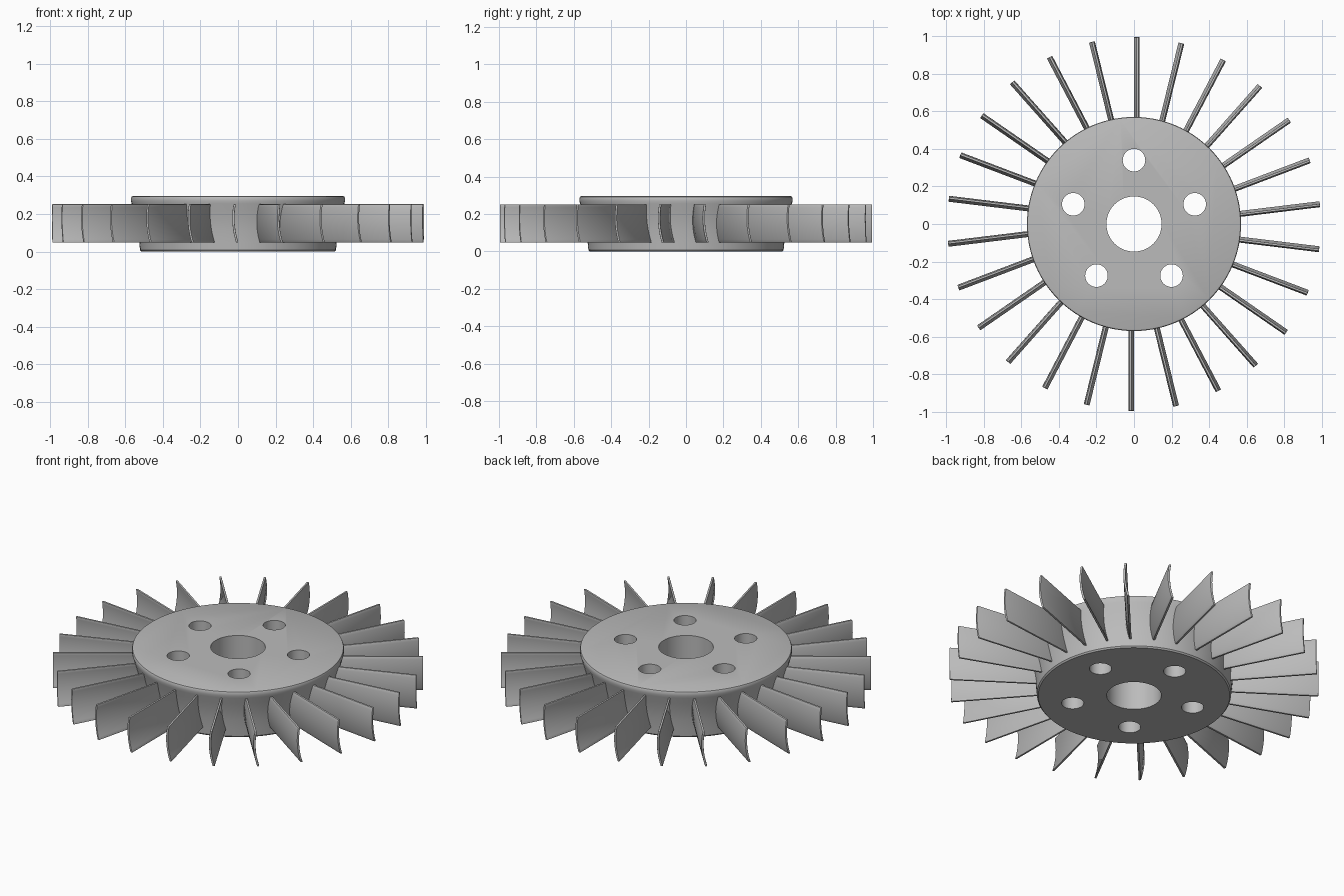
import bpy, bmesh, math
from mathutils import Matrix, Vector

if "Cube" in bpy.data.objects:
    bpy.data.objects.remove(bpy.data.objects["Cube"])

BLADES = 26
HOLES = 5

metal = bpy.data.materials.new("plain grey metal")
metal.use_nodes = True
GREY = (0.5, 0.5, 0.5, 1)
metal.diffuse_color = GREY
metal.node_tree.nodes["Principled BSDF"].inputs["Base Color"].default_value = GREY


def make_object(name, bm):
    bmesh.ops.recalc_face_normals(bm, faces=bm.faces)
    mesh = bpy.data.meshes.new(name)
    bm.to_mesh(mesh)
    bm.free()
    mesh.materials.append(metal)
    obj = bpy.data.objects.new(name, mesh)
    bpy.context.collection.objects.link(obj)
    return obj


def select_only(obj):
    bpy.ops.object.select_all(action='DESELECT')
    obj.select_set(True)
    bpy.context.view_layer.objects.active = obj


# Hub: flared profile (radius, height) lofted around z and capped
profile = [(0.515, 0), (0.522, 0.008), (0.526, 0.05), (0.532, 0.11), (0.543, 0.17),
           (0.556, 0.22), (0.566, 0.255), (0.57, 0.27), (0.57, 0.285), (0.567, 0.292), (0.56, 0.295)]
SEG = 96
bm = bmesh.new()
rings = [[bm.verts.new((r * math.cos(a), r * math.sin(a), z))
          for a in (math.tau * i / SEG for i in range(SEG))] for r, z in profile]
for low, high in zip(rings, rings[1:]):
    for i in range(SEG):
        j = (i + 1) % SEG
        bm.faces.new((low[i], low[j], high[j], high[i]))
bm.faces.new(rings[0])
bm.faces.new(rings[-1])
hub = make_object("hub", bm)

# Shaft bore and ring of bolt holes
bm = bmesh.new()


def add_cutter(radius, x, y):
    bmesh.ops.create_cone(bm, cap_ends=True, segments=48, radius1=radius, radius2=radius,
                          depth=1, matrix=Matrix.Translation((x, y, 0.15)))


add_cutter(0.147, 0, 0)
for k in range(HOLES):
    a = math.pi / 2 + math.tau * k / HOLES
    add_cutter(0.06, 0.34 * math.cos(a), 0.34 * math.sin(a))
cutter = make_object("hole_cutter", bm)
cutter.hide_render = True
cut = hub.modifiers.new("holes", 'BOOLEAN')
cut.operation = 'DIFFERENCE'
cut.object = cutter
select_only(hub)
bpy.ops.object.modifier_apply(modifier=cut.name)
bpy.data.objects.remove(cutter)
bpy.ops.object.shade_smooth_by_angle(angle=math.radians(35))

# Blade: curved cross-section (sideways, height) extruded along the radius
BOTTOM, TOP, STEPS, HALF = 0.047, 0.252, 12, 0.006


def bow(z):
    t = (z - BOTTOM) / (TOP - BOTTOM)
    return -0.004 - 0.014 * t - 0.05 * t * (1 - t)


heights = [BOTTOM + (TOP - BOTTOM) * i / STEPS for i in range(STEPS + 1)]
section = [(bow(z) + HALF, z) for z in heights] + [(bow(z) - HALF, z) for z in reversed(heights)]
bm = bmesh.new()
inner, outer = ([bm.verts.new((x, y, z)) for y, z in section] for x in (0.5, 0.995))
n = len(section)
for i in range(n):
    j = (i + 1) % n
    bm.faces.new((inner[i], inner[j], outer[j], outer[i]))
for i in range(STEPS):
    for ring in (inner, outer):
        bm.faces.new((ring[i], ring[i + 1], ring[n - 2 - i], ring[n - 1 - i]))
bmesh.ops.recalc_face_normals(bm, faces=bm.faces)
sharp = [e for e in bm.edges if e.calc_face_angle(0) > math.radians(50)]
bmesh.ops.bevel(bm, geom=sharp, offset=0.003, segments=2, profile=0.5, affect='EDGES')
blade = make_object("blade_1", bm)
select_only(blade)
bpy.ops.object.shade_smooth_by_angle(angle=math.radians(35))

# Repeat the blade around the hub
blade.rotation_euler.z = math.pi / 2
for k in range(1, BLADES):
    copy = blade.copy()
    copy.name = f"blade_{k + 1}"
    copy.rotation_euler.z = math.pi / 2 + math.tau * k / BLADES
    bpy.context.collection.objects.link(copy)
